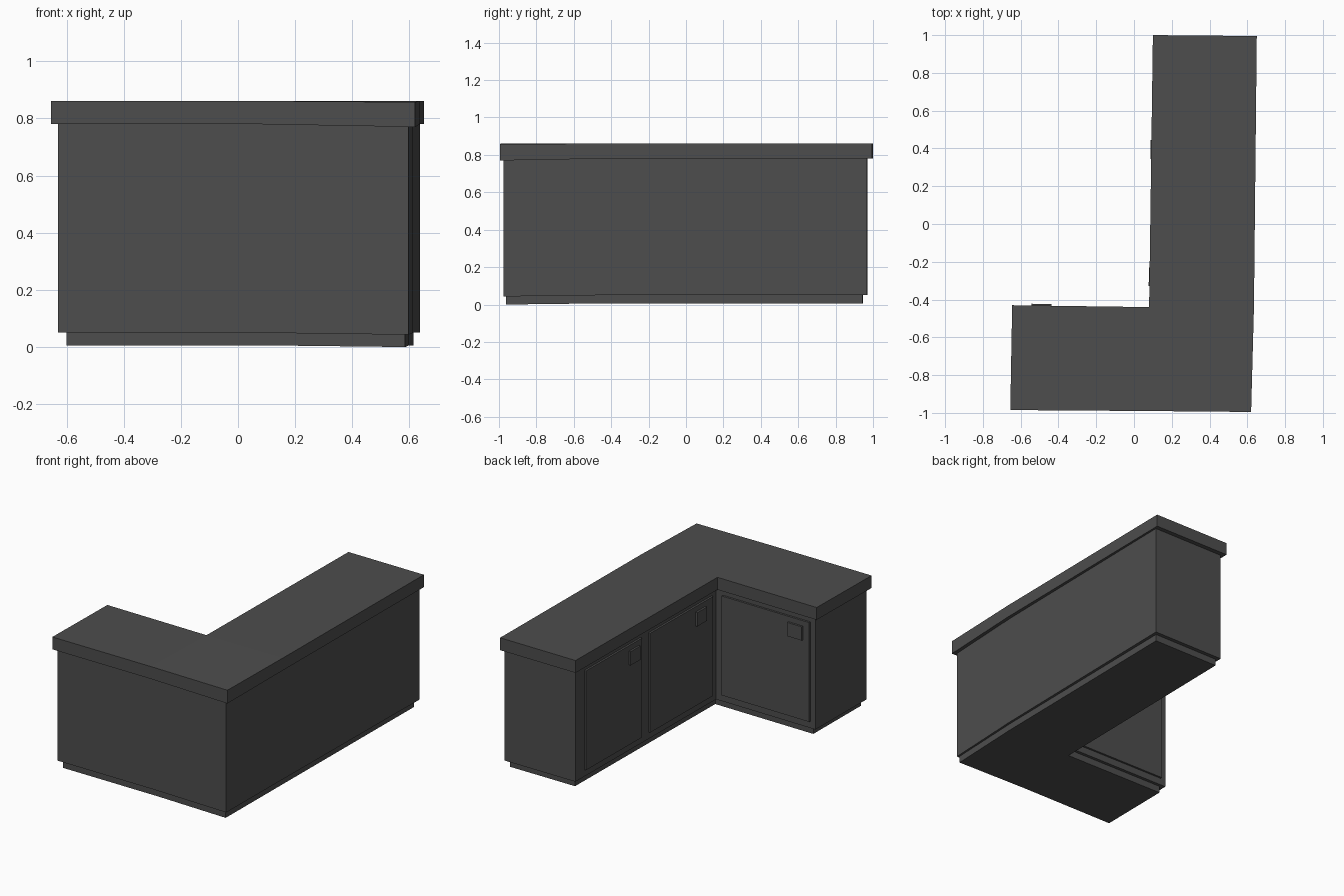
import bpy
from mathutils import Vector

if "Cube" in bpy.data.objects:
    bpy.data.objects.remove(bpy.data.objects["Cube"])

charcoal = bpy.data.materials.new("charcoal_grey")
charcoal.diffuse_color = (0.075, 0.075, 0.075, 1)
charcoal.use_nodes = True
charcoal.node_tree.nodes["Principled BSDF"].inputs["Base Color"].default_value = charcoal.diffuse_color


def make_mesh(name, verts, faces):
    mesh = bpy.data.meshes.new(name)
    mesh.from_pydata(verts, [], faces)
    mesh.materials.append(charcoal)
    obj = bpy.data.objects.new(name, mesh)
    bpy.context.collection.objects.link(obj)
    return obj


def l_slab(name, outline, z0, z1, sag0, sag1):
    """Extruded L shape; the outer corner (point 2) sags slightly."""
    n = len(outline)
    verts = []
    for z, sag in ((z0, sag0), (z1, sag1)):
        verts += [(x, y, z - (sag if i == 2 else 0)) for i, (x, y) in enumerate(outline)]
    quads = [(0, 1, 6, 7), (1, 2, 3, 6), (3, 4, 5, 6)]
    faces = [tuple(i + n for i in q) for q in quads] + [q[::-1] for q in quads]
    faces += [(i, (i + 1) % n, (i + 1) % n + n, i + n) for i in range(n)]
    return make_mesh(name, verts, faces)


# Slightly hand-skewed L outlines, counterclockwise from the front left
top = [(-0.655, -0.985), (0.06, -0.99), (0.62, -0.995), (0.635, -0.44),
       (0.65, 0.995), (0.10, 1.0), (0.08, -0.44), (-0.645, -0.43)]
body = [(-0.63, -0.965), (0.07, -0.97), (0.597, -0.975), (0.613, -0.455),
        (0.636, 0.967), (0.122, 0.97), (0.102, -0.457), (-0.625, -0.447)]
base = [(-0.60, -0.952), (0.08, -0.957), (0.585, -0.963), (0.598, -0.47),
        (0.615, 0.943), (0.142, 0.945), (0.122, -0.477), (-0.595, -0.467)]

l_slab("plinth", base, 0.006, 0.055, 0.006, 0.01)
l_slab("cabinet_body", body, 0.05, 0.785, 0.007, 0.01)
l_slab("countertop", top, 0.78, 0.861, 0.01, 0.004)


def panel(name, start, end, u0, u1, z0, z1, lift):
    """Raised plate on the wall from start to end, spanning u0..u1 along it."""
    a, b = Vector(start), Vector(end)
    d = (b - a).normalized()
    out = Vector((d.y, -d.x))
    verts = []
    for off in (-0.005, lift):
        for u, z in ((u0, z0), (u1, z0), (u1, z1), (u0, z1)):
            p = a + d * u + out * off
            verts.append((p.x, p.y, z))
    faces = [(4, 5, 6, 7), (3, 2, 1, 0)]
    faces += [(i, (i + 1) % 4, (i + 1) % 4 + 4, i + 4) for i in range(4)]
    return make_mesh(name, verts, faces)


# Doors with square handle plates: wall start, wall end, door span, handle span
long_wall = (body[5], body[6])
short_wall = (body[6], body[7])
doors = [("long_side_door_back", long_wall, (0.09, 0.66), (0.525, 0.625)),
         ("long_side_door_front", long_wall, (0.74, 1.38), (1.20, 1.30)),
         ("short_side_door", short_wall, (0.05, 0.69), (0.54, 0.645))]
for name, wall, door, grip in doors:
    panel(name, *wall, *door, 0.095, 0.745, 0.013)
    panel(name + "_handle", *wall, *grip, 0.62, 0.71, 0.026)
